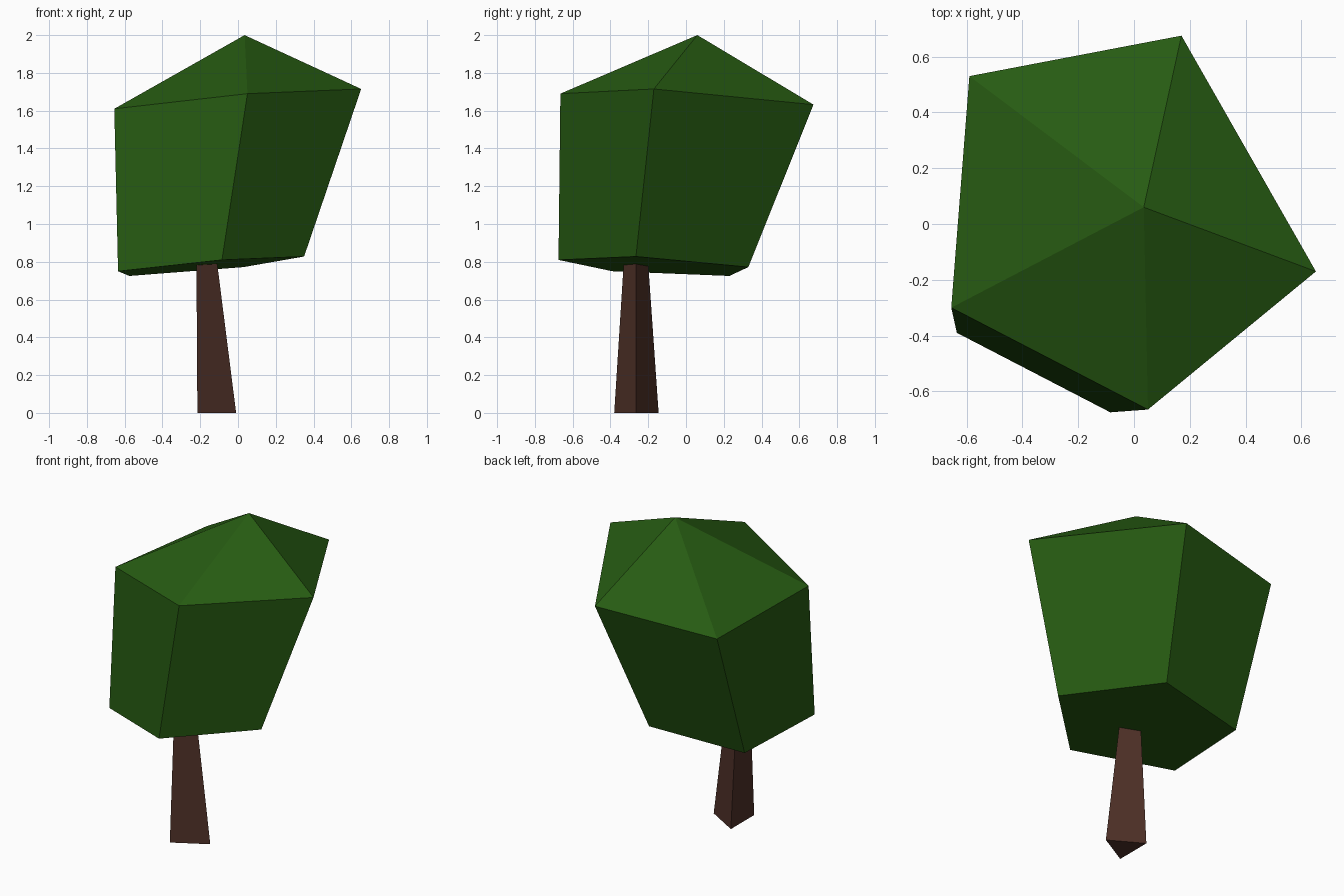
import bpy

if "Cube" in bpy.data.objects:
    bpy.data.objects.remove(bpy.data.objects["Cube"])


def material(name, rgb):
    m = bpy.data.materials.new(name)
    m.diffuse_color = (*rgb, 1)
    m.use_nodes = True
    m.node_tree.nodes["Principled BSDF"].inputs["Base Color"].default_value = m.diffuse_color
    return m


def loft(name, low, high, mat, apex=None):
    """Solid between two matching rings, with an optional pointed top."""
    n = len(low)
    verts = low + high + ([apex] if apex else [])
    faces = [tuple(reversed(range(n)))]
    for i in range(n):
        j = (i + 1) % n
        faces.append((i, j, n + j, n + i))
        if apex:
            faces.append((n + i, n + j, 2 * n))
    if not apex:
        faces.append(tuple(range(n, 2 * n)))
    mesh = bpy.data.meshes.new(name)
    mesh.from_pydata(verts, [], faces)
    mesh.materials.append(mat)
    mesh.update()
    ob = bpy.data.objects.new(name, mesh)
    bpy.context.collection.objects.link(ob)
    return ob


green = material("leaf green", (0.020, 0.105, 0.006))
brown = material("bark brown", (0.075, 0.029, 0.020))

# Leaning three-sided trunk, tapering into the crown
loft("trunk",
     [(-0.215, -0.38, 0), (-0.01, -0.265, 0), (-0.215, -0.145, 0)],
     [(-0.22, -0.33, 0.79), (-0.11, -0.265, 0.79), (-0.22, -0.20, 0.79)],
     brown)

# Five-sided tilted crown with a pointed cap
loft("crown",
     [(-0.635, -0.39, 0.75), (-0.085, -0.675, 0.81), (0.35, -0.265, 0.828),
      (0.03, 0.33, 0.772), (-0.575, 0.23, 0.725)],
     [(-0.655, -0.30, 1.61), (0.05, -0.665, 1.69), (0.652, -0.17, 1.715),
      (0.17, 0.675, 1.632), (-0.59, 0.53, 1.571)],
     green, apex=(0.035, 0.06, 2.0))
